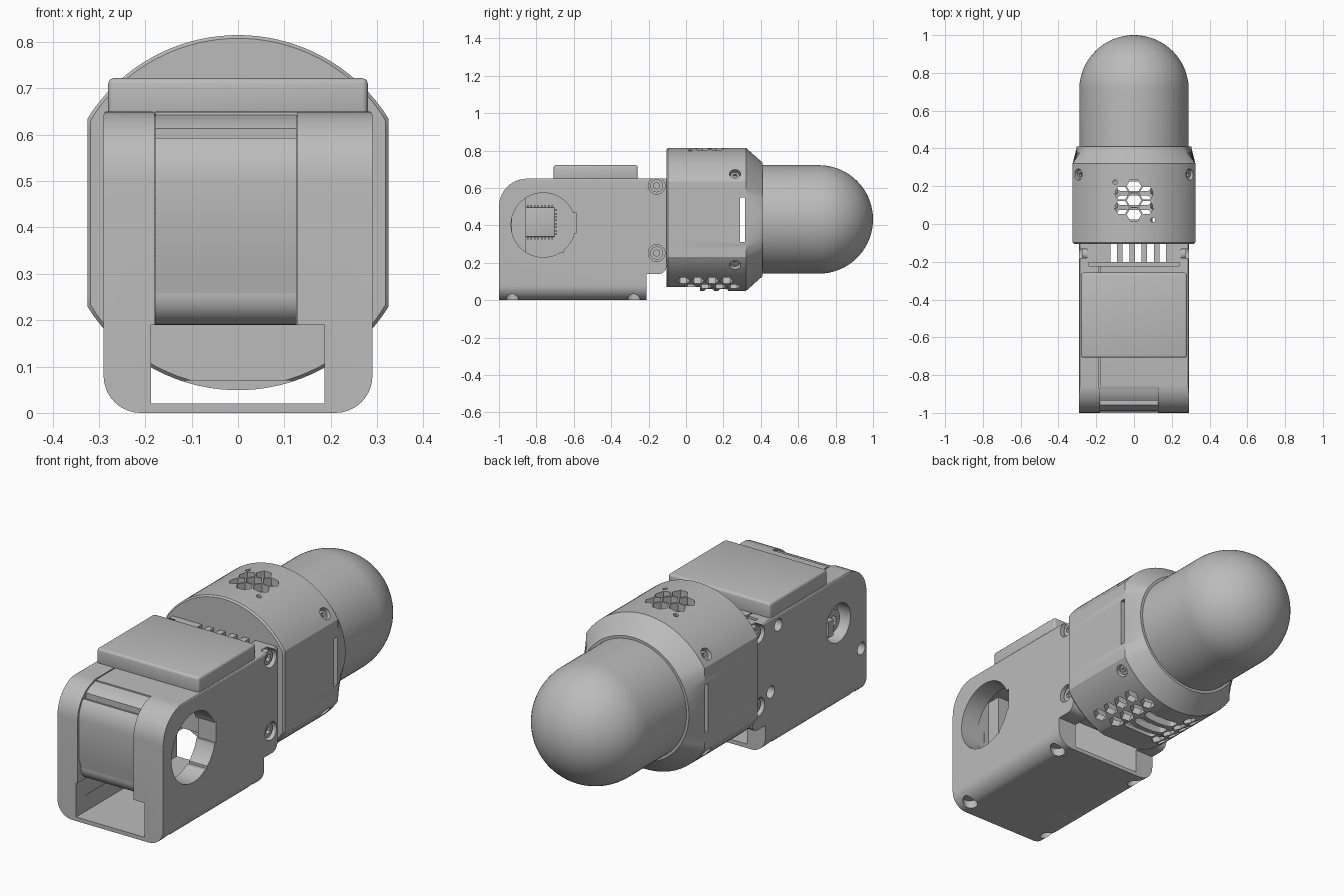
import bpy, bmesh
from math import sin, cos, pi, radians
from mathutils import Matrix, Vector

cube = bpy.data.objects.get("Cube")
if cube:
    bpy.data.objects.remove(cube)

grey = bpy.data.materials.new("plain grey")
grey.use_nodes = True
grey.diffuse_color = (0.5, 0.5, 0.5, 1)
grey.node_tree.nodes["Principled BSDF"].inputs["Base Color"].default_value = (0.5, 0.5, 0.5, 1)
AXIS_Z = 0.432


def finish(bm, name):
    bmesh.ops.recalc_face_normals(bm, faces=bm.faces)
    mesh = bpy.data.meshes.new(name)
    bm.to_mesh(mesh)
    bm.free()
    ob = bpy.data.objects.new(name, mesh)
    bpy.context.collection.objects.link(ob)
    mesh.materials.append(grey)
    return ob


def box(name, x, y, z, bevel=0):
    bm = bmesh.new()
    bmesh.ops.create_cube(bm, size=1)
    for v in bm.verts:
        v.co = [(a + b) / 2 + c * (b - a) for c, (a, b) in zip(v.co, (x, y, z))]
    if bevel:
        bmesh.ops.bevel(bm, geom=bm.edges[:], offset=bevel, segments=3, affect='EDGES', profile=0.5)
    return finish(bm, name)


def cyl(name, centre, direction, r, depth, sides=32, spin=0):
    bm = bmesh.new()
    turn = Vector(direction).to_track_quat('Z', 'Y').to_matrix().to_4x4()
    place = Matrix.Translation(centre) @ turn @ Matrix.Rotation(spin, 4, 'Z')
    bmesh.ops.create_cone(bm, cap_ends=True, segments=sides, radius1=r, radius2=r,
                          depth=depth, matrix=place)
    return finish(bm, name)


def extrude(name, points, offset, to3d):
    bm = bmesh.new()
    face = bm.faces.new([bm.verts.new(to3d(*p)) for p in points])
    moved = bmesh.ops.extrude_face_region(bm, geom=[face])["geom"]
    bmesh.ops.translate(bm, vec=offset, verts=[v for v in moved if isinstance(v, bmesh.types.BMVert)])
    return finish(bm, name)


def arc(cx, cy, r, a, b, n=10):
    return [(cx + r * cos(radians(a + (b - a) * i / n)), cy + r * sin(radians(a + (b - a) * i / n)))
            for i in range(n + 1)]


def loft(name, sections, n=96):
    # each section is y, radius, half width of the side flats
    bm = bmesh.new()
    rings = []
    for y, r, flat in sections:
        angles = [2 * pi * (i + 0.5) / n for i in range(n)]
        rings.append([bm.verts.new((max(-flat, min(flat, r * cos(a))), y, AXIS_Z + r * sin(a)))
                      for a in angles])
    for low, high in zip(rings, rings[1:]):
        for i in range(n):
            j = (i + 1) % n
            bm.faces.new((low[i], low[j], high[j], high[i]))
    bm.faces.new(rings[0])
    bm.faces.new(rings[-1])
    return finish(bm, name)


def boolean(target, tool, operation='DIFFERENCE'):
    mod = target.modifiers.new("cut", 'BOOLEAN')
    mod.operation, mod.object, mod.solver = operation, tool, 'EXACT'
    bpy.context.view_layer.objects.active = target
    bpy.ops.object.modifier_apply(modifier=mod.name)
    bpy.data.objects.remove(tool)


def screw(target, centre, direction, r=0.045):
    # counterbored hole holding a socket-head screw
    c, d = Vector(centre), Vector(direction).normalized()
    boolean(target, cyl("bore", c, d, r, 0.08), 'DIFFERENCE')
    head = cyl("screw_head", c - d * 0.03, d, r * 0.78, 0.03, 24)
    boolean(head, cyl("socket", c - d * 0.015, d, r * 0.4, 0.03, 6))


# body shell: side profile intersected with the rounded front outline
side = [(-1, 0), (-0.21, 0), (-0.21, 0.14)] + arc(-0.145, 0.18, 0.04, -90, 0) \
    + [(-0.105, 0.65)] + arc(-0.85, 0.5, 0.15, 90, 180)
body = extrude("body_shell", side, (0.7, 0, 0), lambda y, z: (-0.35, y, z))
outline = arc(0.21, 0.08, 0.08, -90, 0) + arc(0.28, 0.642, 0.01, 0, 90, 4) \
    + arc(-0.28, 0.642, 0.01, 90, 180, 4) + arc(-0.21, 0.08, 0.08, 180, 270)
boolean(body, extrude("outline", outline, (0, 1.4, 0), lambda x, z: (x, -1.2, z)), 'INTERSECT')

# hollow inside, lower tunnel, front recess and seams
for x, y, z in [((-0.188, 0.187), (-1.1, 0.1), (0.02, 0.19)),
                ((-0.19, 0.19), (-0.93, -0.25), (0.1, 0.6)),
                ((-0.18, 0.127), (-1.1, -0.86), (0.19, 0.7)),
                ((-0.24, 0.24), (-0.222, -0.203), (0.63, 0.7)),
                ((-0.184, -0.178), (-0.87, -0.22), (0.64, 0.7))]:
    boolean(body, box("cutter", x, y, z))

# vent slots in the neck
for i in range(5):
    x = -0.125 + i * 0.065
    boolean(body, box("cutter", (x, x + 0.035), (-0.2, -0.09), (0.1, 0.7)))

# round side window with a notch
boolean(body, cyl("cutter", (0.25, -0.763, 0.402), (1, 0, 0), 0.172, 0.2, 64))
boolean(body, box("cutter", (0.15, 0.35), (-0.64, -0.586), (0.36, 0.465)))
boolean(body, box("cutter", (0.15, 0.35), (-0.72, -0.655), (0.255, 0.3)))

# knob well on the opposite side
boolean(body, cyl("cutter", (-0.28, -0.78, 0.43), (1, 0, 0), 0.095, 0.12, 48))
knob = cyl("side_knob", (-0.235, -0.78, 0.43), (1, 0, 0), 0.055, 0.05)
boolean(knob, cyl("cutter", (-0.26, -0.78, 0.43), (1, 0, 0), 0.028, 0.05, 6))
box("side_latch", (-0.285, -0.22), (-0.75, -0.71), (0.38, 0.46))

# body screws
for s in (-1, 1):
    for z in (0.612, 0.252):
        screw(body, (s * 0.29, -0.157, z), (s, 0, 0))
    for y in (-0.93, -0.28):
        boolean(body, cyl("cutter", (s * 0.24, y, 0), (0, 0, 1), 0.035, 0.08))
for y, z in ((-0.96, 0.235), (-0.25, 0.29), (-0.31, 0.6)):
    boolean(body, cyl("cutter", (-0.29, y, z), (1, 0, 0), 0.03, 0.08))

# curved front panel in the recess
panel = [(-0.855, 0.19), (-0.855, 0.645)] + arc(-0.85, 0.5, 0.142, 95, 180) \
    + [(-0.992, 0.31), (-0.975, 0.262)] + arc(-0.91, 0.255, 0.065, 180, 270)
front_panel = extrude("front_panel", panel, (0.305, 0, 0), lambda y, z: (-0.179, y, z))
boolean(front_panel, box("cutter", (-0.2, 0.15), (-0.957, -0.935), (0.585, 0.7)))

# top pad
box("top_pad", (-0.28, 0.28), (-0.708, -0.258), (0.64, 0.722), 0.012)

# chip with pins on the inner wall
box("chip", (-0.2, -0.165), (-0.858, -0.702), (0.338, 0.496), 0.004)
for i in range(8):
    t = -0.065 + i * 0.0186
    y, z = -0.78 + t, 0.417 + t
    box("chip_pin", (-0.2, -0.178), (y - 0.004, y + 0.004), (0.325, 0.509))
    box("chip_pin", (-0.2, -0.178), (-0.871, -0.689), (z - 0.004, z + 0.004))

# flat-sided collar, hollow
collar = loft("collar", [(-0.105, 0.376, 0.318), (-0.097, 0.383, 0.325),
                         (0.32, 0.383, 0.325), (0.41, 0.303, 0.303)])
boolean(collar, loft("cavity", [(-0.06, 0.345, 0.29), (0.318, 0.345, 0.29)]))
boolean(collar, box("cutter", (-0.5, 0.5), (0.29, 0.316), (0.31, 0.55)))

# honeycomb vent on top with two pin holes
for x, y in [(0, 0.2), (0, 0.125), (0, 0.05), (0.066, 0.163), (-0.066, 0.163), (0.066, 0.088), (-0.066, 0.088)]:
    boolean(collar, cyl("cutter", (x, y, 0.8), (0, 0, 1), 0.039, 0.2, 6, pi / 2))
for s in (-1, 1):
    boolean(collar, cyl("cutter", (s * 0.1, 0.122 - s * 0.1, 0.8), (0, 0, 1), 0.012, 0.2, 12))

# underside: shallow flat, oblong slots and side honeycomb
boolean(collar, box("cutter", (-0.3, 0.3), (-0.2, 0.075), (0, 0.07)))
for y in (0.05, 0.125, 0.2):
    boolean(collar, box("cutter", (-0.09, 0.09), (y - 0.025, y + 0.025), (0, 0.15), 0.02))
for s in (-1, 1):
    for angle, start in ((31, -0.015), (20, 0.025)):
        d = Vector((s * sin(radians(angle)), 0, -cos(radians(angle))))
        for i in range(4):
            centre = d * 0.37 + Vector((0, start + i * 0.077, AXIS_Z))
            boolean(collar, cyl("cutter", centre, d, 0.036, 0.12, 6, pi / 6))

# collar screws
for sx in (-1, 1):
    for sz in (-1, 1):
        d = Vector((sx * 0.295, 0, sz * 0.244))
        screw(collar, d + Vector((0, 0.262, AXIS_Z)), d, 0.03)

# dome
steps = [pi / 2 * i / 24 for i in range(24)] + [pi / 2 - 0.01]
loft("dome", [(0.35, 0.29, 1)] + [(0.71 + 0.29 * sin(a), 0.29 * cos(a), 1) for a in steps])

# smooth shading with sharp edges kept
bpy.ops.object.select_all(action='DESELECT')
for ob in bpy.context.scene.objects:
    if ob.type == 'MESH':
        ob.select_set(True)
        bpy.context.view_layer.objects.active = ob
bpy.ops.object.shade_smooth_by_angle(angle=radians(30))
